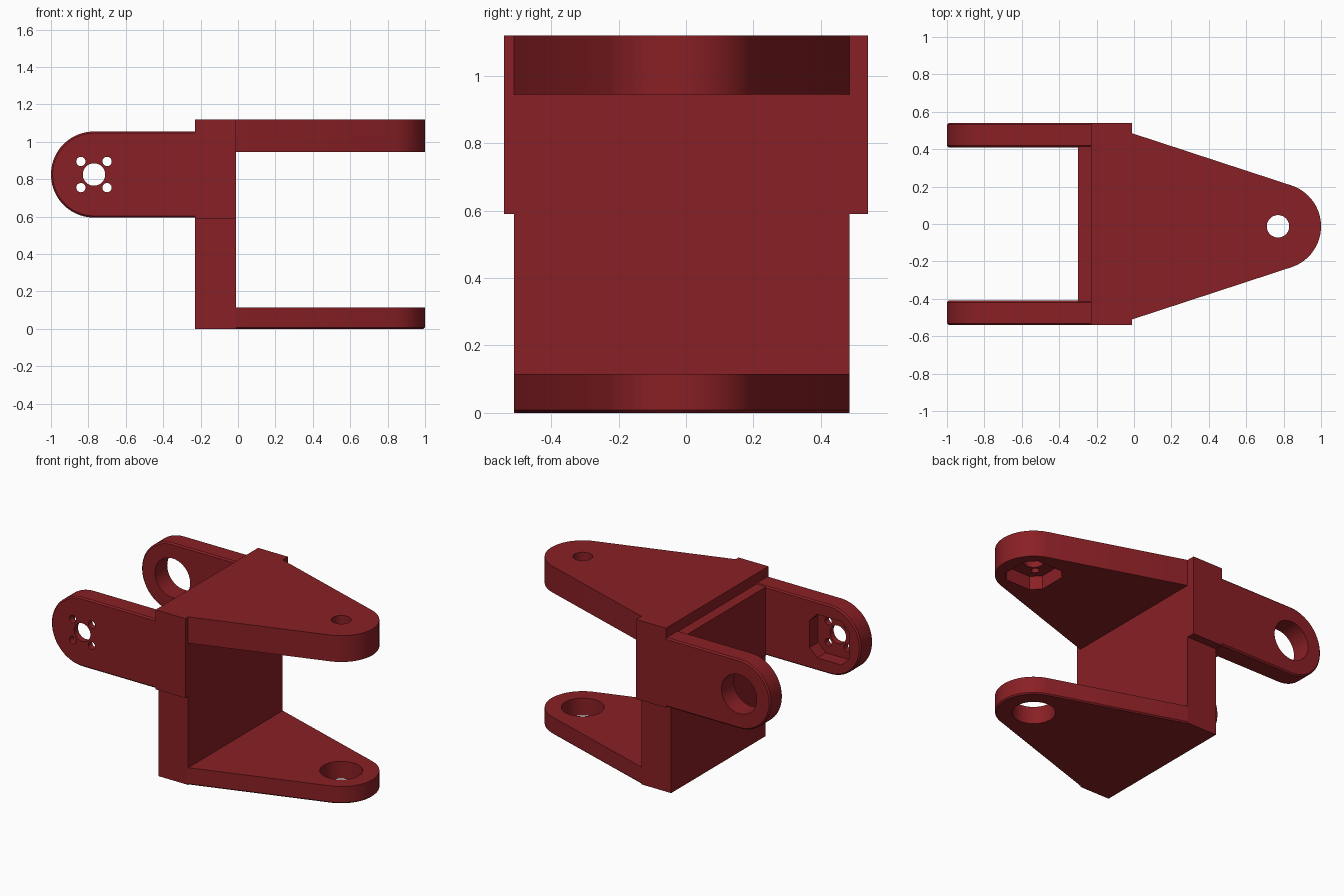
import bpy, bmesh
from math import pi, cos, sin, atan2, acos, hypot

if "Cube" in bpy.data.objects:
    bpy.data.objects.remove(bpy.data.objects["Cube"])

red = bpy.data.materials.new("red_plastic")
red.diffuse_color = (0.25, 0.014, 0.018, 1)
red.use_nodes = True
red.node_tree.nodes["Principled BSDF"].inputs["Base Color"].default_value = red.diffuse_color
YC = -0.0125            # centre line of the horizontal fork
TIP, R = 0.77, 0.23     # pivot distance and tip radius
ARM_Z = 0.825           # pivot height of the side arms


def prism(name, pts, axis, lo, hi, chamfer_lo=0, chamfer_hi=0):
    """Extrude a closed profile: axis Z takes (x, y), axis Y takes (x, z)."""
    put = (lambda u, v, w: (u, v, w)) if axis == 'Z' else (lambda u, v, w: (u, w, v))
    bm = bmesh.new()
    rings = [[bm.verts.new(put(u, v, w)) for u, v in pts] for w in (lo, hi)]
    caps = [bm.faces.new(r) for r in rings]
    n = len(pts)
    for i in range(n):
        j = (i + 1) % n
        bm.faces.new((rings[0][i], rings[0][j], rings[1][j], rings[1][i]))
    bmesh.ops.recalc_face_normals(bm, faces=bm.faces)
    edges = [e for cap, c in zip(caps, (chamfer_lo, chamfer_hi)) if c for e in cap.edges]
    if edges:
        bmesh.ops.bevel(bm, geom=edges, offset=max(chamfer_lo, chamfer_hi), segments=1,
                        affect='EDGES', profile=0.5, clamp_overlap=False)
    me = bpy.data.meshes.new(name)
    bm.to_mesh(me)
    bm.free()
    ob = bpy.data.objects.new(name, me)
    bpy.context.collection.objects.link(ob)
    me.materials.append(red)
    return ob


def arc(cx, cy, r, a0, a1, n):
    return [(cx + r * cos(a0 + (a1 - a0) * i / n), cy + r * sin(a0 + (a1 - a0) * i / n))
            for i in range(n + 1)]


def circle(cx, cy, r, n=48):
    return arc(cx, cy, r, 0, 2 * pi, n)[:-1]


def rect(x0, x1, y0, y1):
    return [(x0, y0), (x1, y0), (x1, y1), (x0, y1)]


def octagon(cx, cy, h=0.145, k=0.09):
    return [(cx + a, cy + b) for a, b in
            ((h, -k), (h, k), (k, h), (-k, h), (-h, k), (-h, -k), (-k, -h), (k, -h))]


def screw_spots(cx, cy, o=0.07):
    return [circle(cx + a, cy + b, 0.025, 20) for a in (-o, o) for b in (-o, o)]


def cut(ob, axis, cuts):
    """Subtract (profile, lo, hi) prisms from the object, then smooth it."""
    bpy.context.view_layer.objects.active = ob
    for pts, lo, hi in cuts:
        c = prism("cutter", pts, axis, lo, hi)
        c.hide_render = True
        m = ob.modifiers.new("hole", 'BOOLEAN')
        m.operation, m.solver, m.object = 'DIFFERENCE', 'EXACT', c
        bpy.ops.object.modifier_apply(modifier=m.name)
        bpy.data.objects.remove(c)
    bpy.ops.object.select_all(action='DESELECT')
    ob.select_set(True)
    bpy.ops.object.shade_smooth_by_angle(angle=pi / 6)


# Central block: narrow lower part, wider upper part, thin back plate
prism("lower_block", rect(-0.23, -0.01, YC - 0.4975, YC + 0.4975), 'Z', 0, 0.59)
prism("upper_block", rect(-0.23, -0.01, -0.54, 0.54), 'Z', 0.59, 1.12)
prism("back_plate", rect(-0.30, -0.225, -0.42, 0.42), 'Z', 0.595, 1.05)

# Tapered fork profile with tangent rounded tip
hw, back = 0.4975, -0.01
d = hypot(TIP - back, hw)
t = atan2(hw, back - TIP) - acos(R / d)
fork = [(-0.025, YC + hw), (-0.025, YC - hw), (back, YC - hw)] \
    + arc(TIP, YC, R, -t, t, 32) + [(back, YC + hw)]

# Lower fork plate with bearing hole
low = prism("lower_fork_plate", fork, 'Z', 0, 0.115, chamfer_lo=0.008)
cut(low, 'Z', [(circle(TIP, YC, 0.13), -0.1, 0.2)])

# Upper fork plate with pocket and blind screw holes underneath
top = prism("upper_fork_plate", fork, 'Z', 0.945, 1.12)
cut(top, 'Z', [(octagon(TIP, YC), 0.9, 1.035), (circle(TIP, YC, 0.06), 0.9, 1.2)]
    + [(s, 0.9, 1.08) for s in screw_spots(TIP, YC)])

# Side arms: rounded bars with chamfered rims
arm = [(-0.22, ARM_Z - R), (-0.22, ARM_Z + R)] + arc(-TIP, ARM_Z, R, pi / 2, 3 * pi / 2, 40)
front = prism("front_arm", arm, 'Y', -0.54, -0.41, 0.009, 0.009)
cut(front, 'Y', [(octagon(-TIP, ARM_Z), -0.50, -0.3), (circle(-TIP, ARM_Z, 0.06), -0.7, -0.3)]
    + [(s, -0.7, -0.3) for s in screw_spots(-TIP, ARM_Z)])
rear = prism("rear_arm", arm, 'Y', 0.41, 0.54, 0.009, 0.009)
cut(rear, 'Y', [(circle(-TIP, ARM_Z, 0.13), 0.3, 0.7)])
